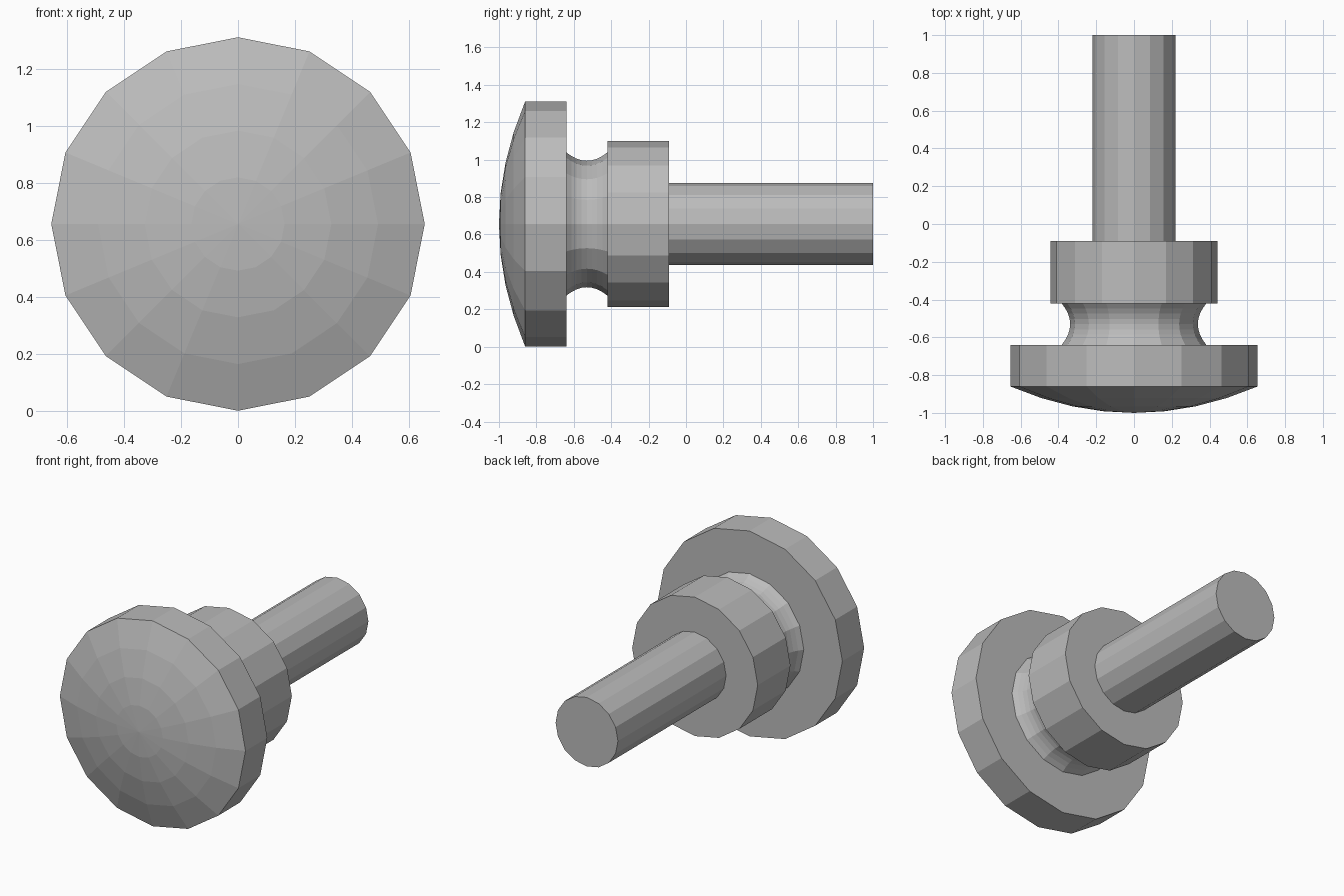
import bpy, bmesh, math
from mathutils import Vector

cube = bpy.data.objects.get("Cube")
if cube:
    bpy.data.objects.remove(cube, do_unlink=True)

SIDES = 16
AXIS_Z = 0.656

metal = bpy.data.materials.new("plain grey")
metal.use_nodes = True
GREY = (0.5, 0.5, 0.5, 1)
metal.diffuse_color = GREY
metal.node_tree.nodes["Principled BSDF"].inputs["Base Color"].default_value = GREY


def turned(name, profile):
    """Turn a (radius, y) profile around the long axis; flat faces."""
    bm = bmesh.new()
    verts = [bm.verts.new((r, y, AXIS_Z)) for r, y in profile]
    edges = [bm.edges.new(pair) for pair in zip(verts, verts[1:])]
    bmesh.ops.spin(bm, geom=verts + edges, cent=(0, 0, AXIS_Z), axis=(0, 1, 0),
                   angle=math.tau, steps=SIDES, use_merge=False)
    bmesh.ops.remove_doubles(bm, verts=bm.verts, dist=0.0005)
    bmesh.ops.recalc_face_normals(bm, faces=bm.faces)
    mesh = bpy.data.meshes.new(name)
    bm.to_mesh(mesh)
    bm.free()
    mesh.materials.append(metal)
    obj = bpy.data.objects.new(name, mesh)
    bpy.context.collection.objects.link(obj)
    return obj


# Domed head: shallow spherical front, straight rim, flat back
HEAD_R, DOME = 0.655, 0.14
dome = [(HEAD_R * i / 4, -1 + DOME * (i / 4) ** 2) for i in range(5)]
turned("head", dome + [(HEAD_R, -0.64), (0, -0.64)])

# Waisted neck: concave arc between head and collar
neck = []
for i in range(9):
    t = i / 4 - 1
    neck.append((0.338 + 0.045 * t * t, -0.53 + 0.11 * t))
turned("neck", [(0, -0.64)] + neck + [(0, -0.42)])

# Collar and stem: plain cylinders
for name, radius, front, back in (("collar", 0.443, -0.42, -0.09),
                                  ("stem", 0.22, -0.09, 1.0)):
    turned(name, [(0, front), (radius, front), (radius, back), (0, back)])
